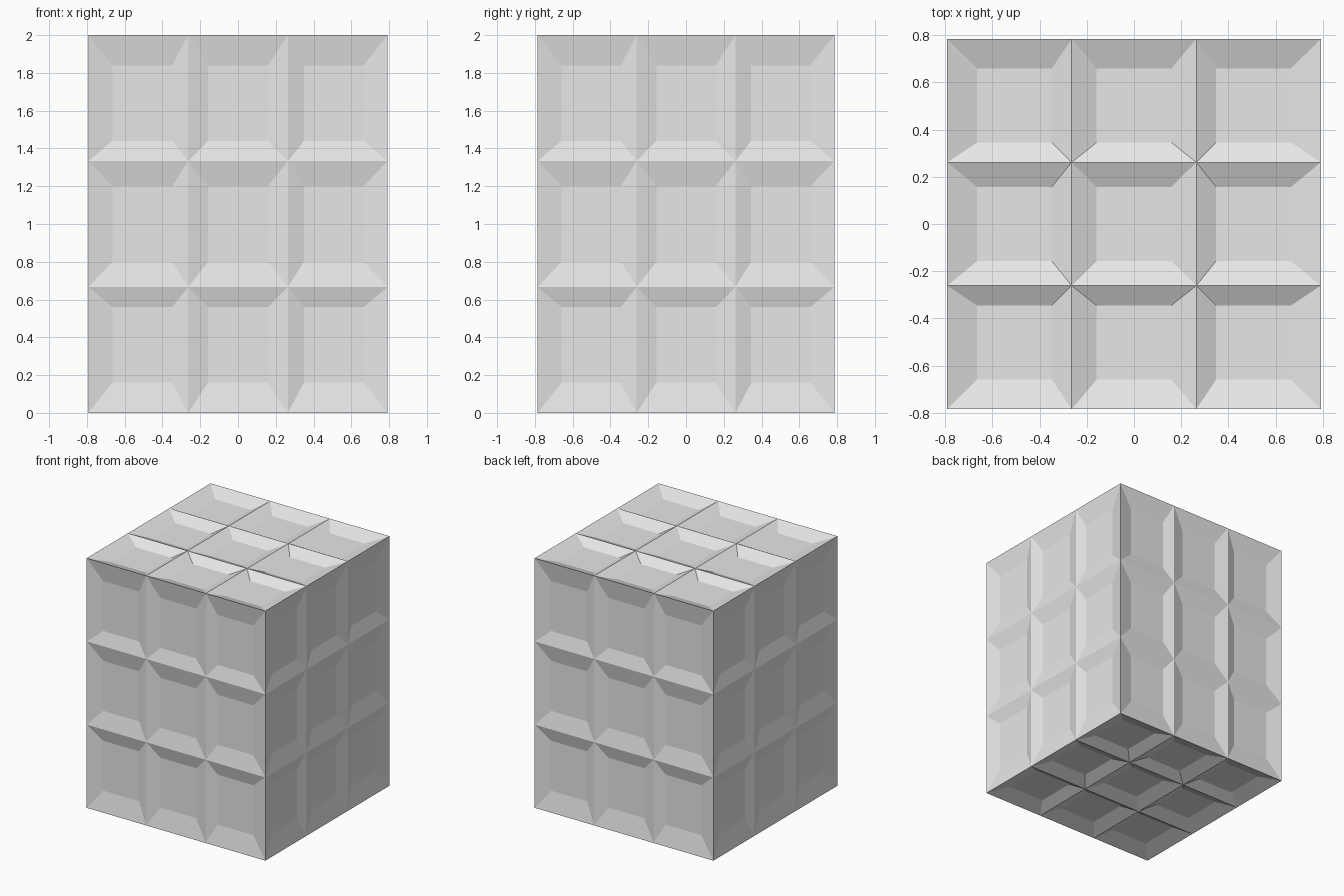
import bpy
import bmesh
from mathutils import Vector

if "Cube" in bpy.data.objects:
    bpy.data.objects.remove(bpy.data.objects["Cube"], do_unlink=True)

HALF = Vector((0.792, 0.785, 1.0))      # half size of the block
DEPTH = Vector((0.029, 0.029, 0.046))   # recess depth along each axis
PANEL = 0.6                             # recess floor size against its cell
PULL = 0.96                             # floors drawn toward the block centre

# Plain grey surface
grey = bpy.data.materials.new("light_grey")
grey.use_nodes = True
colour = (0.8, 0.8, 0.8, 1.0)
grey.diffuse_color = colour
grey.node_tree.nodes["Principled BSDF"].inputs["Base Color"].default_value = colour

# Block with a three by three grid on every side
bm = bmesh.new()
bmesh.ops.create_cube(bm, size=2.0)
bmesh.ops.subdivide_edges(bm, edges=bm.edges[:], cuts=2, use_grid_fill=True)
bmesh.ops.scale(bm, vec=HALF, verts=bm.verts[:])
bm.normal_update()


def recess(face):
    """Sink a smaller copy of the cell, leaving four sloping walls."""
    centre = face.calc_center_median()
    normal = face.normal.copy()
    axis = max(range(3), key=lambda i: abs(normal[i]))
    ring = face.verts[:]
    target = centre * PULL
    target[axis] = centre[axis] - normal[axis] * DEPTH[axis]
    floor = [bm.verts.new(target + (v.co - centre) * PANEL) for v in ring]
    for i in range(4):
        j = (i + 1) % 4
        bm.faces.new((ring[i], ring[j], floor[j], floor[i]))
    bm.faces.new(floor)
    return face


cells = [recess(face) for face in bm.faces[:]]
bmesh.ops.delete(bm, geom=cells, context="FACES_ONLY")
bmesh.ops.translate(bm, vec=(0, 0, HALF.z), verts=bm.verts[:])
bm.normal_update()

mesh = bpy.data.meshes.new("panelled_block")
bm.to_mesh(mesh)
bm.free()
mesh.materials.append(grey)
block = bpy.data.objects.new("panelled_block", mesh)
bpy.context.collection.objects.link(block)
